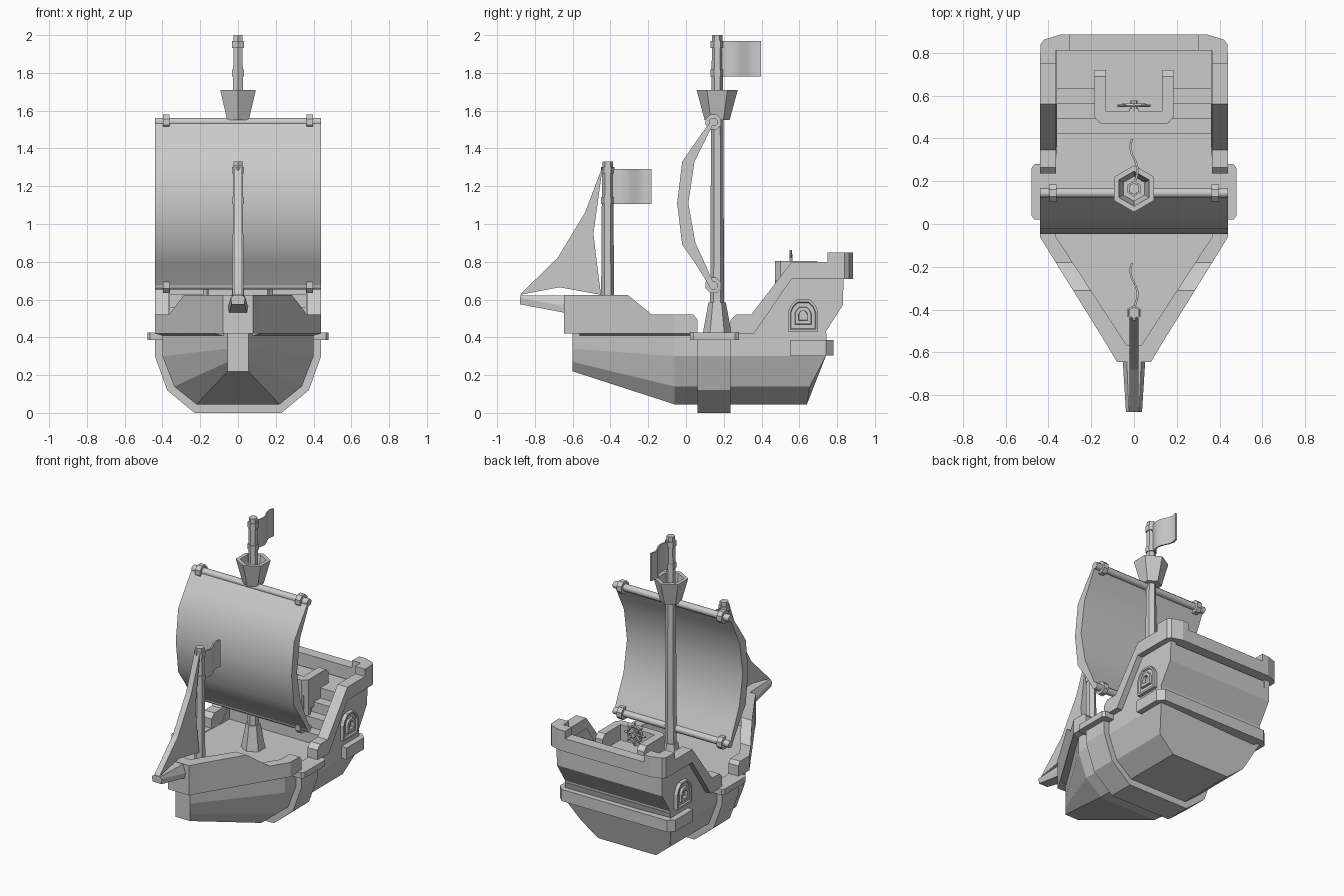
import bpy, bmesh
from math import sin, cos, pi
from mathutils import Vector

if "Cube" in bpy.data.objects:
    bpy.data.objects.remove(bpy.data.objects["Cube"])


def loft(name, rings, smooth=None):
    """Skin matching rings of points and cap both ends."""
    bm = bmesh.new()
    vs = [[bm.verts.new(p) for p in r] for r in rings]
    n = len(vs[0])
    for a, b in zip(vs, vs[1:]):
        for i in range(n):
            bm.faces.new((a[i], a[(i + 1) % n], b[(i + 1) % n], b[i]))
    bm.faces.new(vs[0])
    bm.faces.new(vs[-1])
    bmesh.ops.recalc_face_normals(bm, faces=bm.faces)
    me = bpy.data.meshes.new(name)
    bm.to_mesh(me)
    bm.free()
    ob = bpy.data.objects.new(name, me)
    bpy.context.collection.objects.link(ob)
    if smooth:
        bpy.ops.object.select_all(action='DESELECT')
        ob.select_set(True)
        bpy.context.view_layer.objects.active = ob
        bpy.ops.object.shade_smooth_by_angle(angle=smooth)
    return ob


def side_prism(name, pts, x0, x1, smooth=None):
    """Extrude a (y, z) profile along x."""
    return loft(name, [[(x, y, z) for y, z in pts] for x in (x0, x1)], smooth)


def plan_prism(name, pts, z0, z1):
    """Extrude an (x, y) outline along z."""
    return loft(name, [[(x, y, z) for x, y in pts] for z in (z0, z1)])


def turned(name, origin, axis, prof, n=6, phase=pi / 2, smooth=None):
    """Sweep an (offset, radius) profile round an axis."""
    o, a = Vector(origin), Vector(axis).normalized()
    u = Vector((1, 0, 0)) if abs(a.x) < 0.9 else Vector((0, 1, 0))
    u = (u - a * u.dot(a)).normalized()
    v = a.cross(u)
    ang = [phase + 2 * pi * i / n for i in range(n)]
    return loft(name, [[o + a * t + (u * cos(k) + v * sin(k)) * r for k in ang]
                       for t, r in prof], smooth)


def both(pts):
    """Close a half outline (x first) with its mirror image."""
    return pts + [(-p[0], *p[1:]) for p in reversed(pts)]


# lower hull: bow, midship and raked stern sections
mid = [(0.40, 0.42), (0.40, 0.30), (0.338, 0.14), (0.22, 0.045)]
bow = [(0.055, 0.42), (0.055, 0.34), (0.055, 0.27), (0.055, 0.22)]
rake = [0.745, 0.74, 0.655, 0.64]
loft("hull", [both([(x, -0.60, z) for x, z in bow]),
              both([(x, -0.06, z) for x, z in mid]),
              both([(x, y, z) for (x, z), y in zip(mid, rake)])])

# rib band under the hull
band = [(0.44, 0.40), (0.44, 0.30), (0.375, 0.12), (0.23, 0.0)]
loft("hull_band", [both([(x, y, z) for x, z in band]) for y in (0.06, 0.235)])

# stern ledge wrapped round the back
plan_prism("stern_ledge", both([(0.44, 0.55), (0.44, 0.74), (0.40, 0.78)]), 0.305, 0.385)

# stairs and quarterdeck, one stepped solid
steps = [(0.42, 0.40)]
for i in range(4):
    steps += [(0.42 + 0.07 * i, 0.49 + 0.07 * i), (0.49 + 0.07 * i, 0.49 + 0.07 * i)]
steps[-1] = (0.83, 0.70)
steps += [(0.83, 0.57), (0.74, 0.43), (0.74, 0.40)]
side_prism("stairs_and_deck", steps, -0.39, 0.39)

# fore bulwark stations: y, top z
fore = [(0.06, 0.495), (0.04, 0.52), (-0.06, 0.52), (-0.18, 0.52), (-0.31, 0.625), (-0.565, 0.625)]

for s, tag in ((1, "right"), (-1, "left")):
    # sloping bow wall
    rings = []
    for y, top in fore:
        d = max(0, -0.06 - y)
        xo, xi = s * (0.44 - 0.62 * d), s * (0.365 - 0.653 * d)
        rings.append([(xo, y, 0.42), (xo, y, top), (xi, y, top), (xi, y, 0.40)])
    loft("fore_bulwark_" + tag, rings)

    # gangway ledge at the side
    plan_prism("side_ledge_" + tag, [(s * 0.37, 0.02), (s * 0.465, 0.02), (s * 0.48, 0.04),
               (s * 0.48, 0.26), (s * 0.465, 0.28), (s * 0.37, 0.28)], 0.385, 0.425)

    # stern castle side wall and its thick rail
    side_prism("castle_wall_" + tag, [(0.28, 0.41), (0.36, 0.44), (0.56, 0.73), (0.835, 0.73),
               (0.83, 0.57), (0.74, 0.43), (0.74, 0.41)], s * 0.36, s * 0.40)
    side_prism("castle_rail_" + tag, [(0.235, 0.42), (0.235, 0.49), (0.265, 0.52), (0.345, 0.52),
               (0.56, 0.80), (0.75, 0.80), (0.75, 0.71), (0.56, 0.71), (0.36, 0.42)],
               s * 0.365, s * 0.44)
    # raised corner post
    plan_prism("corner_post_" + tag, [(s * 0.44, 0.75), (s * 0.437, 0.84), (s * 0.42, 0.862),
               (s * 0.345, 0.885), (s * 0.30, 0.885), (s * 0.30, 0.81), (s * 0.365, 0.81),
               (s * 0.365, 0.75)], 0.71, 0.85)

    # arched window: plate with a raised inner frame
    def arch(x, m):
        half = [(0.08, -0.085), (0.08, 0.02), (0.065, 0.055), (0.035, 0.085)]
        return [(x, 0.62 + y * m, 0.515 + z * m) for y, z in both(half)]
    loft("window_" + tag, [arch(s * 0.39, 1), arch(s * 0.425, 1), arch(s * 0.425, 0.85),
         arch(s * 0.415, 0.8), arch(s * 0.415, 0.55), arch(s * 0.43, 0.52),
         arch(s * 0.43, 0.3), arch(s * 0.41, 0.28)])

plan_prism("bow_cap", both([(0.127, -0.565), (0.08, -0.645)]), 0.42, 0.625)
plan_prism("stern_rail", both([(0.30, 0.81), (0.30, 0.885)]), 0.71, 0.80)

# bowsprit, tapering six-sided beam
loft("bowsprit", [[(x * k, y, z) for x, z in both([(0.035, 0.622), (0.055, low + 0.035), (0.05, low)])]
                  for y, k, low in ((-0.60, 1.0, 0.522), (-0.88, 0.68, 0.575))])

# U-shaped helm railing
plan_prism("helm_block", both([(0.165, 0.475), (0.165, 0.68)]), 0.42, 0.70)
plan_prism("helm_rail_front", both([(0.13, 0.525), (0.185, 0.525), (0.185, 0.50), (0.155, 0.47)]), 0.42, 0.805)
for s in (1, -1):
    side_prism("helm_rail_side", [(0.525, 0.60), (0.525, 0.805), (0.69, 0.805), (0.72, 0.775),
               (0.72, 0.60)], s * 0.13, s * 0.185)

# steering wheel
HUB = Vector((0, 0.555, 0.785))
bpy.ops.mesh.primitive_torus_add(location=HUB, rotation=(pi / 2, 0, 0), major_segments=12,
                                 minor_segments=6, major_radius=0.052, minor_radius=0.009)
bpy.context.object.name = "wheel_rim"
for i in range(4):
    d = (cos(pi * i / 4), 0, sin(pi * i / 4))
    turned("wheel_spoke", HUB, d, [(-0.078, 0.007), (0.078, 0.007)], 4)
turned("wheel_hub", HUB, (0, 1, 0), [(-0.03, 0.016), (0.022, 0.016)], 8)
plan_prism("wheel_stand", both([(0.02, 0.52), (0.02, 0.54)]), 0.68, 0.80)


def mast(tag, y, prof, collars, flag_z):
    """Six-sided mast with two collars and a waving flag."""
    turned(tag + "_mast", (0, y, 0), (0, 0, 1), prof)
    for z in collars:
        turned(tag + "_collar", (0, y, z), (0, 0, 1), [(-0.018, 0.036), (0.018, 0.036)])
    wave = [0, 0.012, 0.018, 0.008, -0.010, -0.018, -0.010]
    rings = []
    for i, w in enumerate(wave):
        fy = y + 0.02 + 0.212 * i / (len(wave) - 1)
        rings.append([(w + t, fy, z) for t, z in ((-0.005, flag_z[0]), (0.005, flag_z[0]),
                                                  (0.005, flag_z[1]), (-0.005, flag_z[1]))])
    loft(tag + "_flag", rings, 0.8)


MY = 0.165
mast("main", MY, [(0.40, 0.038), (1.60, 0.032), (2.0, 0.027)], (1.80, 1.95), (1.78, 1.97))
mast("fore", -0.415, [(0.40, 0.036), (1.10, 0.031), (1.33, 0.028)], (1.125, 1.285), (1.105, 1.29))
turned("mast_foot", (0, MY, 0), (0, 0, 1), [(0.41, 0.078), (0.585, 0.046)])
turned("crows_nest", (0, MY, 0), (0, 0, 1), [(1.55, 0.066), (1.71, 0.109), (1.71, 0.082), (1.60, 0.058)])

# yards with end rings
for z in (1.54, 0.675):
    turned("yard", (0, 0.145, z), (1, 0, 0), [(-0.44, 0.024), (0.44, 0.024)], 8, pi / 8, 0.9)
    for x in (-0.38, 0.38):
        turned("yard_ring", (x, 0.145, z), (1, 0, 0), [(-0.018, 0.044), (0.018, 0.044)], 8, pi / 8)

# main sail: billowing crescent
side_prism("main_sail", [(0.135, 1.55), (0.055, 1.44), (-0.02, 1.33), (-0.047, 1.11), (-0.02, 0.89),
           (0.05, 0.79), (0.125, 0.67), (0.15, 0.68), (0.10, 0.79), (0.05, 0.90), (0.012, 1.11),
           (0.045, 1.33), (0.10, 1.44), (0.15, 1.54)], -0.44, 0.44, 0.7)

# jib sail
side_prism("jib_sail", [(-0.44, 1.31), (-0.535, 1.06), (-0.68, 0.82), (-0.88, 0.625), (-0.67, 0.665),
           (-0.45, 0.625), (-0.47, 0.78), (-0.49, 0.95)], -0.02, 0.02)
